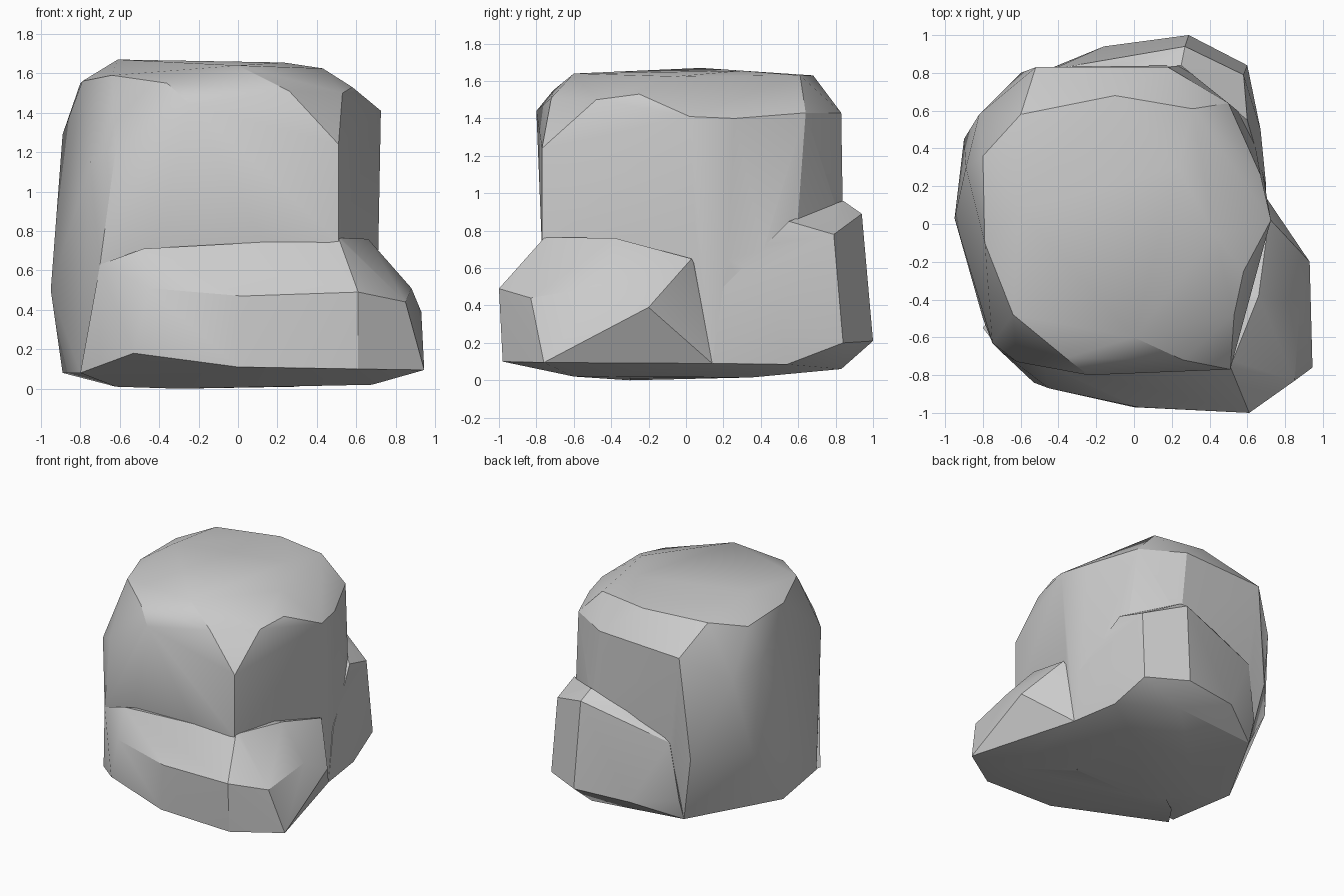
import bpy, bmesh


def chunk(name, pts):
    """Faceted stone chunk: convex skin over a few corner points."""
    bm = bmesh.new()
    for p in pts:
        bm.verts.new(p)
    res = bmesh.ops.convex_hull(bm, input=bm.verts)
    junk = [g for g in res["geom_interior"] if isinstance(g, bmesh.types.BMVert)]
    bmesh.ops.delete(bm, geom=junk, context='VERTS')
    bmesh.ops.recalc_face_normals(bm, faces=bm.faces)
    me = bpy.data.meshes.new(name)
    bm.to_mesh(me)
    bm.free()
    ob = bpy.data.objects.new(name, me)
    bpy.context.collection.objects.link(ob)
    return ob


# Main boulder: domed top, bevelled shoulder, nearly upright sides
boulder = chunk("boulder", [
    (-.80, .36, 1.55), (-.60, .58, 1.61), (-.10, .68, 1.63), (.31, .61, 1.63),
    (.43, -.06, 1.625), (0, -.60, 1.64), (-.36, -.71, 1.55), (-.64, -.48, 1.59),
    (-.79, -.10, 1.56), (-.61, .08, 1.67), (.23, .30, 1.655),
    (-.89, .30, 1.29), (-.82, .58, 1.2), (-.52, .83, 1.40), (.18, .83, 1.43),
    (.50, .64, 1.43), (.67, .26, 1.40), (.725, .02, 1.41), (.58, -.25, 1.53),
    (.53, -.48, 1.50), (.26, -.72, 1.51), (-.24, -.80, 1.44), (-.62, -.73, 1.22),
    (-.75, -.63, 1.15), (.51, -.77, 1.24),
    (.51, -.77, .70), (.71, .05, .82), (.69, .22, .65), (-.70, -.68, .63),
    (-.95, .03, .50), (-.90, .45, .60), (-.60, .80, .60), (.25, .84, .80),
    (-.89, .05, .08), (-.80, -.50, .08), (-.62, .0, .01), (-.50, .74, .08),
    (.25, .83, .065), (.62, .54, .09), (.70, .14, .09), (.3, .35, .015),
    (.3, -.3, .01), (-.3, -.3, 0)])

# Front ledge: sloping shelf that swells out at the front right corner
ledge = chunk("front_ledge", [
    (.51, -.755, .765), (.15, -.74, .69), (-.14, -.74, .67), (-.48, -.74, .71),
    (-.70, -.68, .63), (.715, .03, .65), (.66, -.38, .76), (.88, -.42, .51),
    (-.45, -.87, .51), (.02, -.97, .47), (.61, -1.0, .49), (.85, -.83, .44),
    (.93, -.20, .39), (.945, -.76, .095), (.61, -.98, .10), (0, -.97, .11),
    (-.53, -.84, .18), (-.80, -.55, .08), (.70, .14, .09),
    (.68, -.60, .02), (-.62, -.30, .01), (-.3, -.3, 0), (.3, .35, .015)])

# Back ledge: block standing out of the rear right side
block = chunk("back_ledge", [
    (.27, .94, .89), (.25, .84, .96), (.58, .79, .78), (.60, .55, .85),
    (.10, .90, .84), (-.17, .80, .85), (-.43, .82, .70),
    (.29, 1.0, .21), (.60, .84, .20), (-.16, .94, .20), (-.50, .80, .25),
    (.67, .50, .40), (.70, .20, .50), (.70, .14, .09),
    (.25, .83, .06), (.64, .54, .085), (-.50, .74, .08),
    (-.3, .3, .03), (.3, .35, .015)])

# Fuse the chunks into one rock
for part in (ledge, block):
    mod = boulder.modifiers.new("fuse", 'BOOLEAN')
    mod.operation = 'UNION'
    mod.solver = 'EXACT'
    mod.object = part
    bpy.context.view_layer.objects.active = boulder
    bpy.ops.object.modifier_apply(modifier=mod.name)
    bpy.data.objects.remove(part)

boulder.name = "rock"
boulder.select_set(True)
bpy.ops.object.shade_smooth_by_angle(angle=0.47)
